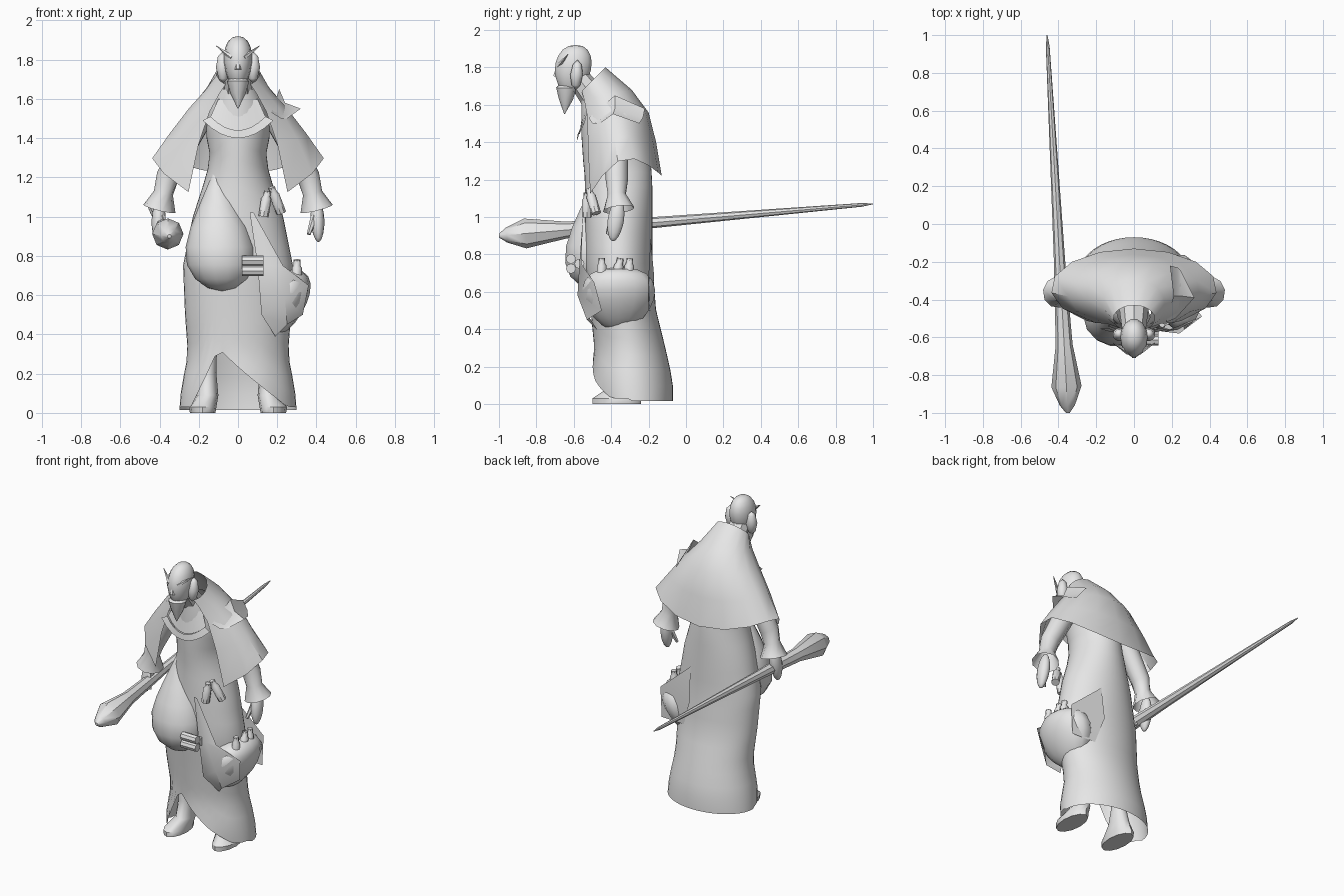
import bpy, bmesh, math
from mathutils import Vector

cube = bpy.data.objects.get("Cube")
if cube:
    bpy.data.objects.remove(cube, do_unlink=True)

colour = (.8, .8, .8, 1)
grey = bpy.data.materials.new("plain_grey")
grey.use_nodes = True
grey.diffuse_color = colour
grey.node_tree.nodes["Principled BSDF"].inputs["Base Color"].default_value = colour
parts = []


def skin(name, rows, closed=False, caps=False):
    """Join rows of points into an open sheet or a closed loft."""
    bm = bmesh.new()
    grid = [[bm.verts.new(point) for point in row] for row in rows]
    count = len(rows[0])
    for low, high in zip(grid, grid[1:]):
        for i in range(count if closed else count - 1):
            j = (i + 1) % count
            bm.faces.new((low[i], low[j], high[j], high[i]))
    if caps:
        bm.faces.new(grid[0])
        bm.faces.new(grid[-1])
    bmesh.ops.remove_doubles(bm, verts=bm.verts, dist=.0005)
    bmesh.ops.recalc_face_normals(bm, faces=bm.faces)
    mesh = bpy.data.meshes.new(name)
    bm.to_mesh(mesh)
    bm.free()
    mesh.materials.append(grey)
    part = bpy.data.objects.new(name, mesh)
    bpy.context.collection.objects.link(part)
    parts.append(part)


def ring(width, depth, sides, centre=(0, 0, 0)):
    angles = [math.tau * i / sides for i in range(sides)]
    return [Vector(centre) + Vector((width * math.cos(a), depth * math.sin(a), 0))
            for a in angles]


def tube(name, path, radii, sides=8, caps=True):
    """Sweep a round section along a path."""
    points = [Vector(point) for point in path]
    rows = []
    for i, (point, radius) in enumerate(zip(points, radii)):
        after = points[min(i + 1, len(points) - 1)]
        before = points[max(i - 1, 0)]
        turn = (after - before).to_track_quat('Z', 'Y')
        rows.append([point + turn @ corner for corner in ring(radius, radius, sides)])
    skin(name, rows, closed=True, caps=caps)


def drop(name, top, bottom, width, depth, sag=1, steps=10):
    """Rounded body with level rings; a larger sag puts its bulk lower."""
    top, bottom = Vector(top), Vector(bottom)
    rows = []
    for i in range(steps + 1):
        t = (1 - math.cos(math.pi * i / steps)) / 2
        size = math.sqrt(max(0, math.sin(math.pi * t ** sag)))
        rows.append(ring(width * size, depth * size, 14, top.lerp(bottom, t)))
    skin(name, rows, closed=True)


def flask(name, foot, top):
    foot, top = Vector(foot), Vector(top)
    path = [foot, foot.lerp(top, .7), foot.lerp(top, .8), top]
    tube(name, path, [.026, .026, .018, .018])


# Robe girth by height: height, centre depth, half width, half depth
girth = [(0, -.28, .3, .21), (.12, -.29, .29, .22), (.3, -.3, .255, .19), (.5, -.335, .27, .175),
         (.75, -.36, .28, .18), (1, -.36, .23, .18), (1.2, -.36, .165, .18),
         (1.3, -.37, .14, .18), (1.45, -.38, .17, .18), (1.55, -.41, .15, .15),
         (1.65, -.46, .09, .1)]


def robe_girth(height):
    for low, high in zip(girth, girth[1:]):
        if height <= high[0]:
            break
    return Vector(low[1:]).lerp(Vector(high[1:]), (height - low[0]) / (high[0] - low[0]))


def robe_hem(x, y):
    """The front hem rises to a slit over the right shin."""
    if y >= 0:
        return .015
    offset = x * .3 + .12
    slope = .8 if offset > 0 else -2.5
    return max(.03, .33 - slope * offset)


# Robe
rows = []
steps = 20
for step in range(steps + 1):
    row = []
    for corner in ring(1, 1, 40):
        hem = robe_hem(corner.x, corner.y)
        height = hem + (girth[-1][0] - hem) * step / steps
        centre, width, depth = robe_girth(min(height, girth[-1][0]))
        row.append((corner.x * width, centre + corner.y * depth, height))
    rows.append(row)
skin("robe", rows, closed=True)

# Cape: level bands from collar to hem, open at the front
bands = [(1.73, -.5, .11, .07), (1.65, -.43, .165, .14), (1.55, -.38, .25, .18),
         (1.4, -.36, .35, .2), (1.22, -.34, .44, .21)]
half = 6
rows = []
for i, (height, centre, width, depth) in enumerate(bands):
    fall = i / (len(bands) - 1)
    row = []
    for k in range(-half, half + 1):
        turn = abs(k) / half
        angle = math.radians(145) * k / half
        collar = .07 * math.cos(angle) * (1 - fall) ** 3
        hem = (.1 * math.sin(angle) ** 2 - .32 * max(0, turn - .6)) * fall ** 4
        row.append((width * math.sin(angle), centre + depth * math.cos(angle),
                    height + collar + hem))
    rows.append(row)
skin("cape", rows)


def chest_arc(width, low, rise, front):
    spread = [k / 4 for k in range(-4, 5)]
    return [(width * s, front + .03 * s * s, low + rise * s * s) for s in spread]


# Chest bib and the crescent along its lower edge
skin("chest_bib", [chest_arc(.14, 1.44, .07, -.57), chest_arc(.1, 1.58, .02, -.55)])
skin("collar_border", [chest_arc(.18, 1.4, .09, -.585), chest_arc(.14, 1.44, .07, -.58)])

# Ragged tuft along the left shoulder
skin("shoulder_tuft", [[(.17, -.52, 1.53), (.21, -.38, 1.65), (.19, -.22, 1.58)],
                       [(.22, -.5, 1.5), (.24, -.38, 1.58), (.23, -.23, 1.53)],
                       [(.25, -.46, 1.5), (.32, -.39, 1.55), (.25, -.25, 1.5)]])

# Head
drop("head", (0, -.59, 1.92), (0, -.62, 1.65), .073, .1, sag=.8)
tube("neck", [(0, -.43, 1.55), (0, -.58, 1.75)], [.08, .06])
tube("beard", [(0, -.64, 1.78), (0, -.64, 1.69), (0, -.642, 1.63), (0, -.65, 1.55)],
     [.05, .057, .04, .002], sides=10)
tube("nose", [(0, -.68, 1.82), (0, -.695, 1.75)], [.008, .018], sides=6)

# Paired parts
for side, word in ((1, "left"), (-1, "right")):
    drop(word + "_side_lock", (side * .08, -.58, 1.84), (side * .075, -.59, 1.68), .035, .035,
         steps=4)
    tube(word + "_brow", [(side * .03, -.68, 1.81), (side * .11, -.63, 1.87)], [.014, .002], sides=5)
    tube(word + "_sleeve", [(side * .2, -.38, 1.5), (side * .36, -.37, 1.2),
                            (side * .38, -.37, 1.12), (side * .4, -.36, 1.04)],
         [.07, .06, .05, .085], sides=10, caps=False)
    drop(word + "_hand", (side * .4, -.36, 1.1), (side * .41, -.39, .87), .035, .045)
    tube(word + "_thumb", [(side * .39, -.39, 1), (side * .36, -.42, .91)], [.02, .01], sides=6)
    shoe, shin = (side * .18, -.37), (side * .155, -.33)
    skin(word + "_leg", [ring(.065, .13, 12, (*shoe, 0)), ring(.07, .13, 12, (*shoe, .03)),
                         ring(.055, .08, 12, (*shin, .09)), ring(.045, .05, 12, (*shin, .2)),
                         ring(.05, .06, 12, (*shin, .45))], closed=True, caps=True)

# Staff: thin tail behind, faceted club head in front
tail, club = Vector((-.46, 1, 1.07)), Vector((-.35, -1, .9))
stations = {0: .002, .03: .01, .6: .03, .82: .045, .93: .08, .98: .04, 1: .01}
tube("staff", [tail.lerp(club, t) for t in stations], stations.values())

# Sagging drape on the right of the belly
drop("belly_drape", (-.11, -.46, 1.27), (-.08, -.51, .62), .18, .155, sag=2.1)

# Hip pouch hung from slings in front and behind
drop("hip_pouch", (.27, -.36, .73), (.19, -.36, .39), .125, .2, sag=.7)
skin("front_sling", [[(.06, -.55, 1.02), (.07, -.55, 1.02), (.08, -.55, 1.02)],
                     [(.1, -.56, .75), (.16, -.57, .75), (.23, -.56, .75)],
                     [(.12, -.54, .5), (.24, -.58, .58), (.36, -.49, .65)],
                     [(.19, -.47, .39), (.25, -.53, .45), (.33, -.45, .5)]])
skin("rear_sling", [[(.1, -.19, .9), (.12, -.19, .88)], [(.09, -.17, .68), (.33, -.2, .7)],
                    [(.15, -.19, .5), (.32, -.2, .5)]])

# Flasks in the pouch and on the belt
for word, y, lean in (("front", -.45, 0), ("middle", -.38, .03), ("rear", -.31, .01)):
    flask(word + "_pouch_flask", (.3, y, .64), (.3, y + lean, .78))
flask("inner_belt_flask", (.13, -.53, 1), (.15, -.53, 1.13))
flask("outer_belt_flask", (.22, -.48, 1.02), (.17, -.52, 1.15))

# Bundle of small scrolls between drape and pouch
for i, corner in enumerate(ring(.03, .03, 3)):
    y, z = corner.x - .6, corner.y + .75
    tube("scroll_" + "abc"[i], [(.02, y, z), (.13, y, z)], [.027, .027])

# Smooth shading that keeps hard edges
for part in parts:
    part.select_set(True)
bpy.context.view_layer.objects.active = parts[0]
bpy.ops.object.shade_smooth_by_angle(angle=math.radians(42))
